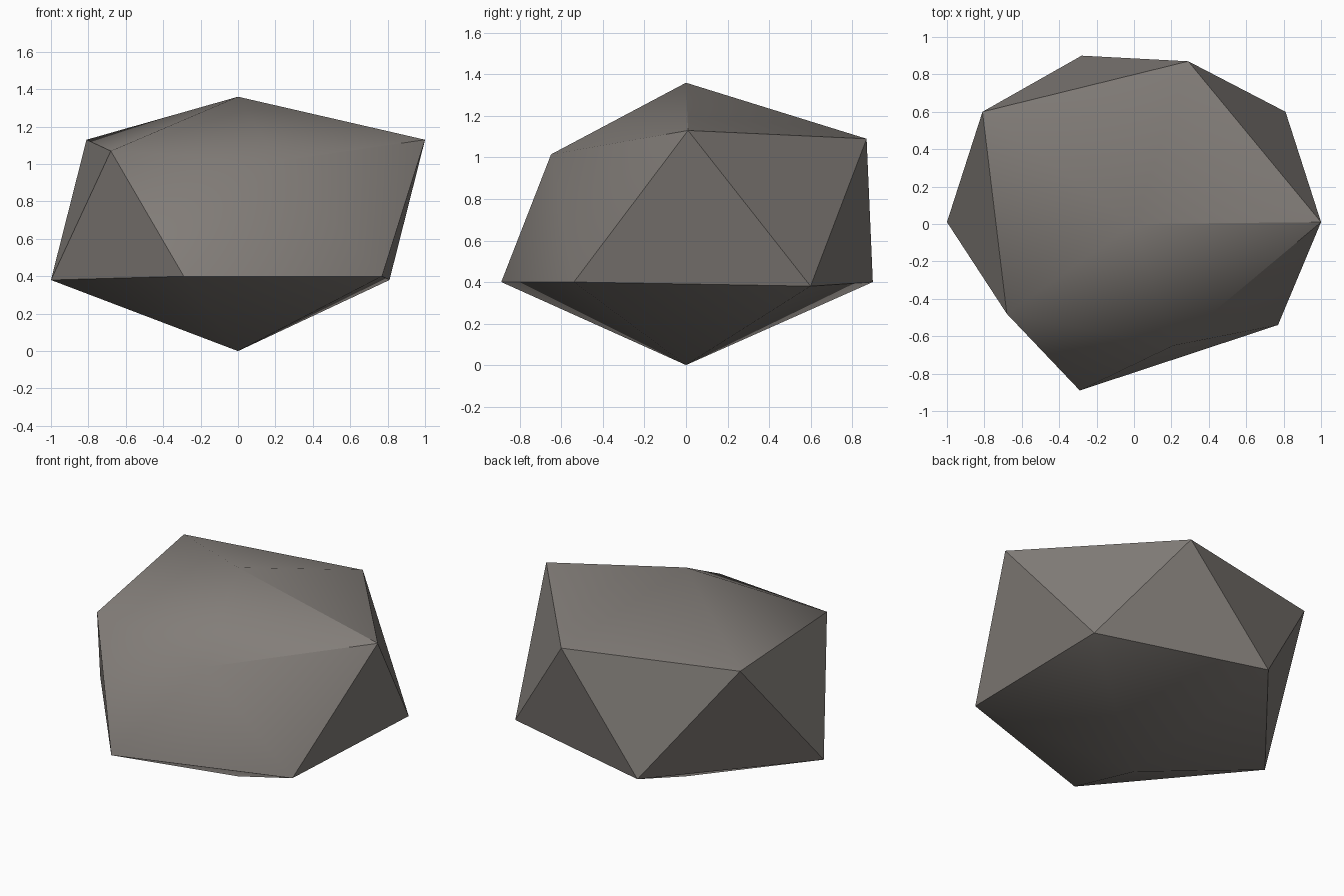
import bpy
import bmesh
import math

cube = bpy.data.objects.get("Cube")
if cube:
    bpy.data.objects.remove(cube, do_unlink=True)

# Warm grey stone colour
stone = bpy.data.materials.new("warm_grey_stone")
stone.use_nodes = True
colour = (0.225, 0.206, 0.19, 1.0)
stone.diffuse_color = colour
shader = next(n for n in stone.node_tree.nodes if n.type == 'BSDF_PRINCIPLED')
shader.inputs["Base Color"].default_value = colour

# Uneven rings of corners, counter-clockwise; each upper corner sits between two lower ones
lower_ring = [(0.77, -0.54, 0.40), (0.81, 0.60, 0.38), (-0.28, 0.90, 0.40),
              (-1.0, 0.01, 0.38), (-0.29, -0.89, 0.40)]
upper_ring = [(1.0, 0.01, 1.13), (0.29, 0.87, 1.09), (-0.81, 0.60, 1.13),
              (-0.68, -0.48, 1.07), (0.21, -0.65, 1.015)]

# Boulder: a bottom fan, a zigzag band of triangles and a top fan
bm = bmesh.new()
bottom = bm.verts.new((0, 0, 0))
top = bm.verts.new((0, 0, 1.36))
low = [bm.verts.new(p) for p in lower_ring]
high = [bm.verts.new(p) for p in upper_ring]
count = len(low)
for i in range(count):
    j = (i + 1) % count
    bm.faces.new((bottom, low[j], low[i]))
    bm.faces.new((low[i], low[j], high[i]))
    bm.faces.new((high[i], low[j], high[j]))
    bm.faces.new((top, high[i], high[j]))
bmesh.ops.recalc_face_normals(bm, faces=bm.faces)

mesh = bpy.data.meshes.new("boulder")
bm.to_mesh(mesh)
bm.free()
mesh.materials.append(stone)
boulder = bpy.data.objects.new("boulder", mesh)
bpy.context.collection.objects.link(boulder)

# Soften shallow ridges, keep steep ones crisp
bpy.ops.object.select_all(action='DESELECT')
boulder.select_set(True)
bpy.context.view_layer.objects.active = boulder
bpy.ops.object.shade_smooth_by_angle(angle=math.radians(35))
